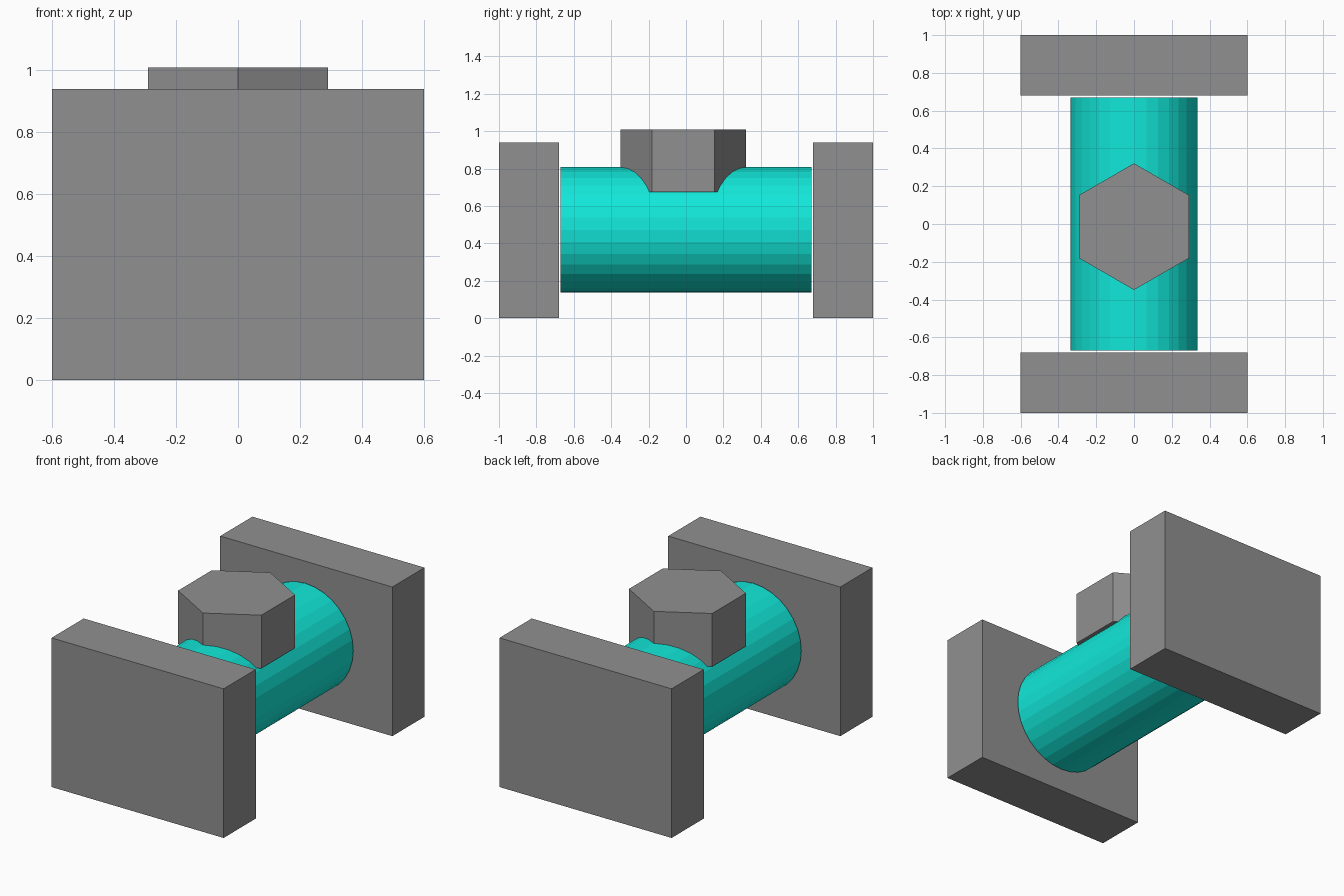
import bpy
import math

if "Cube" in bpy.data.objects:
    bpy.data.objects.remove(bpy.data.objects["Cube"])


def material(name, color):
    m = bpy.data.materials.new(name)
    m.diffuse_color = (*color, 1.0)
    m.use_nodes = True
    m.node_tree.nodes["Principled BSDF"].inputs["Base Color"].default_value = m.diffuse_color
    return m


grey = material("grey", (0.28, 0.28, 0.28))
teal = material("teal", (0.006, 0.80, 0.69))


def finish(name, mat):
    ob = bpy.context.object
    ob.name = name
    ob.data.materials.append(mat)
    bpy.ops.object.transform_apply(location=False, rotation=True, scale=True)
    return ob


# Upright end plates, front and back
for name, side in (("front_plate", -1), ("back_plate", 1)):
    bpy.ops.mesh.primitive_cube_add(size=1, location=(0, side * 0.84, 0.47))
    bpy.context.object.scale = (1.2, 0.32, 0.94)
    finish(name, grey)

# Horizontal barrel between the plates
bpy.ops.mesh.primitive_cylinder_add(vertices=32, radius=0.335, depth=1.34,
                                    location=(0, 0, 0.472),
                                    rotation=(math.pi / 2, 0, 0))
finish("barrel", teal)

# Hexagonal cap sunk into the top of the barrel, points along y
bpy.ops.mesh.primitive_cylinder_add(vertices=6, radius=0.335, depth=0.335,
                                    location=(0, -0.014, 0.841))
finish("hex_cap", grey)
